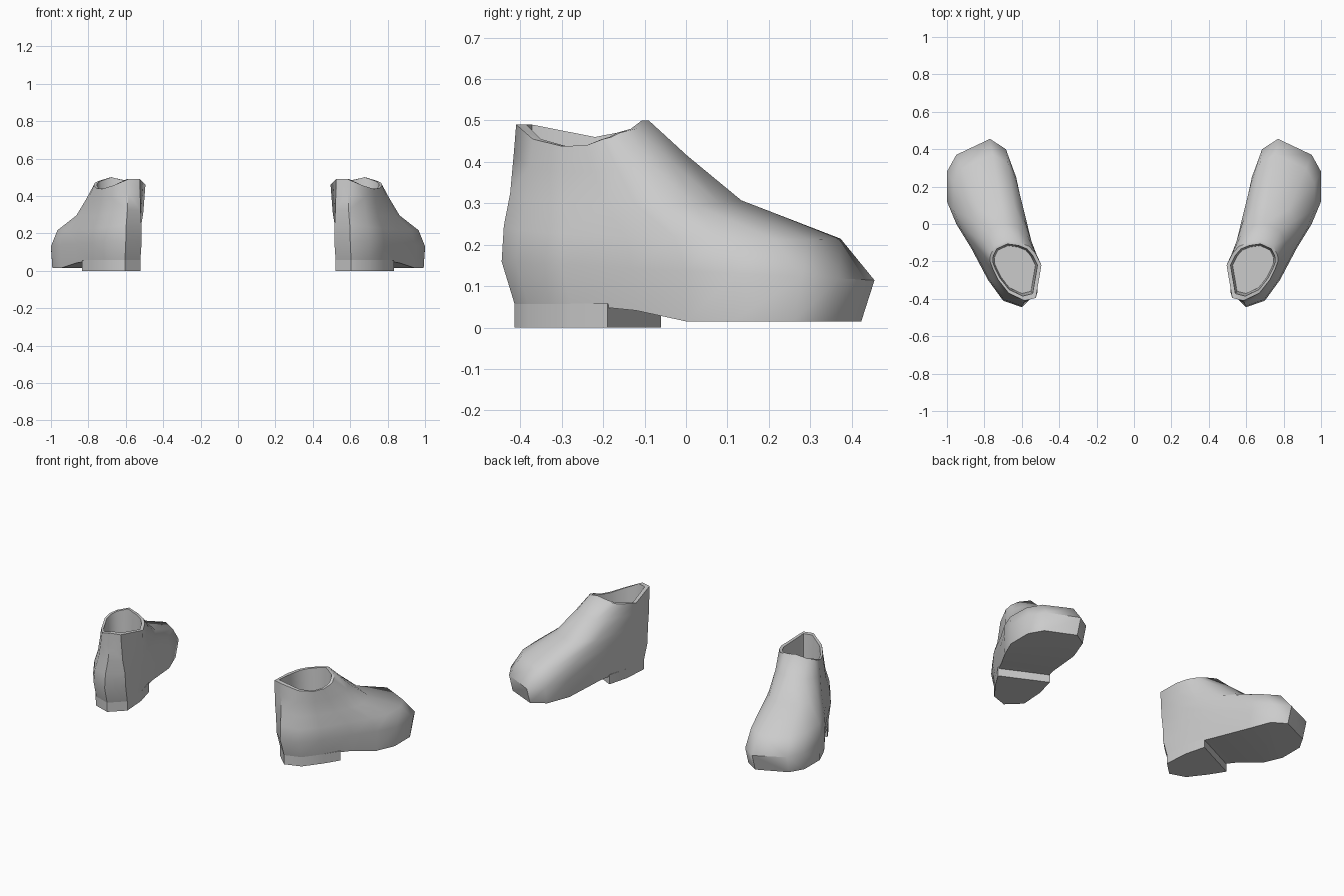
import bpy, bmesh, math

cube = bpy.data.objects.get("Cube")
if cube:
    bpy.data.objects.remove(cube, do_unlink=True)

grey = bpy.data.materials.new("plain_grey")
grey.use_nodes = True
grey.diffuse_color = (0.6, 0.6, 0.6, 1)
grey.node_tree.nodes["Principled BSDF"].inputs["Base Color"].default_value = (0.6, 0.6, 0.6, 1)

# Widest outline of the foot, from the heel tip round the outer side to the toe and back
FOOT = [(.60, -.445), (.70, -.41), (.78, -.30), (.87, -.13), (.95, 0), (1, .12), (1, .28),
        (.95, .37), (.77, .455), (.685, .40), (.63, .25), (.58, 0), (.525, -.2), (.515, -.36)]
# Ankle collar, point for point above the foot outline
COLLAR = [(.585, -.41, .49), (.67, -.37, .455), (.725, -.30, .438), (.755, -.24, .44),
          (.77, -.20, .455), (.77, -.18, .46), (.765, -.16, .47), (.745, -.12, .48),
          (.68, -.09, .5), (.61, -.10, .485), (.56, -.12, .475), (.525, -.16, .47),
          (.495, -.22, .46), (.525, -.395, .49)]
# Blend from foot to collar for each ring: share of the sideways move, share of the rise
BLENDS = [(0, 0), (.15, .26), (.59, .5), (.83, .78), (1, 1)]
N = len(FOOT)


def sole_point(x, y):
    """Sole edge, pulled in a little and rising into the arch before the heel."""
    x, y = .75 + (x - .75) * .97, y * .93
    along = y + .45 * (x - .845)
    rise = min(1, max(0, (.02 - along) / .21))
    return x, y, .015 + .042 * rise


def blend_ring(move, rise):
    ring = []
    for (x, y), (cx, cy, cz) in zip(FOOT, COLLAR):
        z = .137 - .05 * y
        ring.append((x + (cx - x) * move, y + (cy - y) * move, z + (cz - z) * rise))
    return ring


def inset_ring(scale, height=None):
    """Collar shrunk towards its middle; a height makes it flat."""
    mx = sum(p[0] for p in COLLAR) / N
    my = sum(p[1] for p in COLLAR) / N
    return [(mx + (x - mx) * scale, my + (y - my) * scale, z if height is None else height)
            for x, y, z in COLLAR]


def finish(name, bm):
    bmesh.ops.recalc_face_normals(bm, faces=bm.faces)
    mesh = bpy.data.meshes.new(name)
    bm.to_mesh(mesh)
    bm.free()
    mesh.materials.append(grey)
    obj = bpy.data.objects.new(name, mesh)
    bpy.context.collection.objects.link(obj)
    bpy.ops.object.select_all(action='DESELECT')
    obj.select_set(True)
    bpy.context.view_layer.objects.active = obj
    bpy.ops.object.shade_smooth_by_angle(angle=math.radians(48))


def loft(bm, rings, side):
    rows = [[bm.verts.new((x * side, y, z)) for x, y, z in ring] for ring in rings]
    for low, high in zip(rows, rows[1:]):
        count = len(low)
        for i in range(count):
            j = (i + 1) % count
            bm.faces.new((low[i], low[j], high[j], high[i]))
    return rows


def make_upper(name, side):
    rings = [[sole_point(x, y) for x, y in FOOT]]
    rings += [blend_ring(*b) for b in BLENDS]
    rings += [inset_ring(.87), inset_ring(.8, .3)]
    bm = bmesh.new()
    rows = loft(bm, rings, side)
    # insole inside the collar
    bm.faces.new(rows[-1])
    # sole as strips across the foot, so the arch folds cleanly
    sole = rows[0]
    bm.faces.new((sole[0], sole[1], sole[N - 1]))
    for i in range(1, N // 2 - 1):
        bm.faces.new((sole[i], sole[i + 1], sole[N - i - 1], sole[N - i]))
    half = N // 2
    bm.faces.new((sole[half - 1], sole[half], sole[half + 1]))
    finish(name, bm)


def make_heel(name, side):
    # heel block with a slanted front wall
    edge = [sole_point(*FOOT[i])[:2] for i in (0, 1, 2)]
    edge += [(.835, -.19), (.565, -.06)]
    edge += [sole_point(*FOOT[i])[:2] for i in (12, 13)]
    bm = bmesh.new()
    rows = loft(bm, [[(x, y, z) for x, y in edge] for z in (0, .058)], side)
    for row in rows:
        bm.faces.new(row)
    finish(name, bm)


for label, side in (("left", 1), ("right", -1)):
    make_upper(label + "_shoe_upper", side)
    make_heel(label + "_shoe_heel", side)
